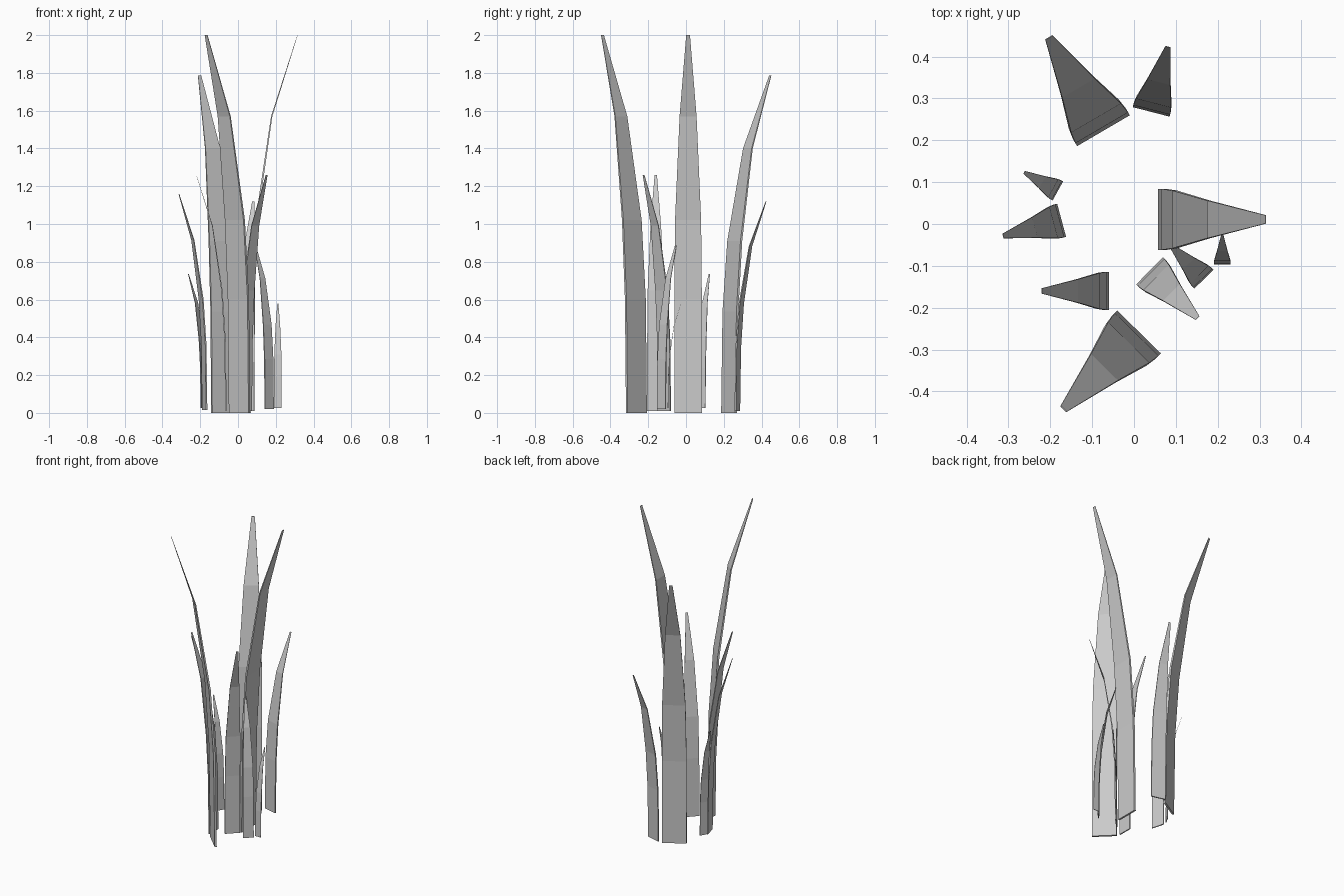
import bpy, bmesh
from mathutils import Vector

if "Cube" in bpy.data.objects:
    bpy.data.objects.remove(bpy.data.objects["Cube"])

# Blade template: height fraction, outward bend, width, thickness (for a 2 unit blade)
RINGS = [
    (0.0, 0.000, 0.146, 0.012),
    (0.30, 0.008, 0.146, 0.012),
    (0.51, 0.035, 0.138, 0.011),
    (0.785, 0.118, 0.090, 0.007),
    (1.0, 0.257, 0.020, 0.002),
]


def blade(name, base, lean, width, bottom, top):
    """Tapered four-sided blade standing at base and bending towards lean."""
    d = Vector((lean[0], lean[1], 0)).normalized()
    side = Vector((-d.y, d.x, 0))
    s = width / 0.146
    bm = bmesh.new()
    rings = []
    for h, bend, w, t in RINGS:
        p = Vector((base[0], base[1], bottom + h * (top - bottom))) + d * bend * s
        a, b = side * w * s / 2, d * t * s
        rings.append([bm.verts.new(v) for v in (p - a, p + a, p + a + b, p - a + b)])
    for lo, hi in zip(rings, rings[1:]):
        for i in range(4):
            j = (i + 1) % 4
            bm.faces.new((lo[i], lo[j], hi[j], hi[i]))
    bm.faces.new(rings[0][::-1])
    bm.faces.new(rings[-1])
    bmesh.ops.recalc_face_normals(bm, faces=bm.faces)
    me = bpy.data.meshes.new(name)
    bm.to_mesh(me)
    bm.free()
    bpy.context.collection.objects.link(bpy.data.objects.new(name, me))


# Tall blades
blade("tall_blade_right", (0.057, 0.011), (1, 0), 0.146, 0.0, 2.0)
blade("tall_blade_front", (0.012, -0.258), (-0.7, -0.714), 0.146, 0.0, 2.0)
blade("tall_blade_back", (-0.073, 0.223), (-0.505, 0.863), 0.146, 0.0, 1.785)

# Medium blades
blade("medium_blade_back", (0.041, 0.268), (0.25, 0.968), 0.091, 0.01, 1.12)
blade("medium_blade_left", (-0.06, -0.16), (-1, 0), 0.091, 0.01, 1.26)
blade("medium_blade_front", (0.037, -0.112), (0.714, -0.70), 0.091, 0.01, 1.26)
blade("medium_blade_outer_left", (-0.173, 0.009), (-0.966, -0.26), 0.082, 0.015, 1.16)

# Small blades
blade("small_blade_inner", (0.167, -0.132), (-0.7, 0.714), 0.064, 0.02, 0.9)
blade("small_blade_left", (-0.182, 0.079), (-0.875, 0.484), 0.052, 0.025, 0.735)
blade("small_blade_right", (0.211, -0.097), (0, 1), 0.040, 0.025, 0.58)
